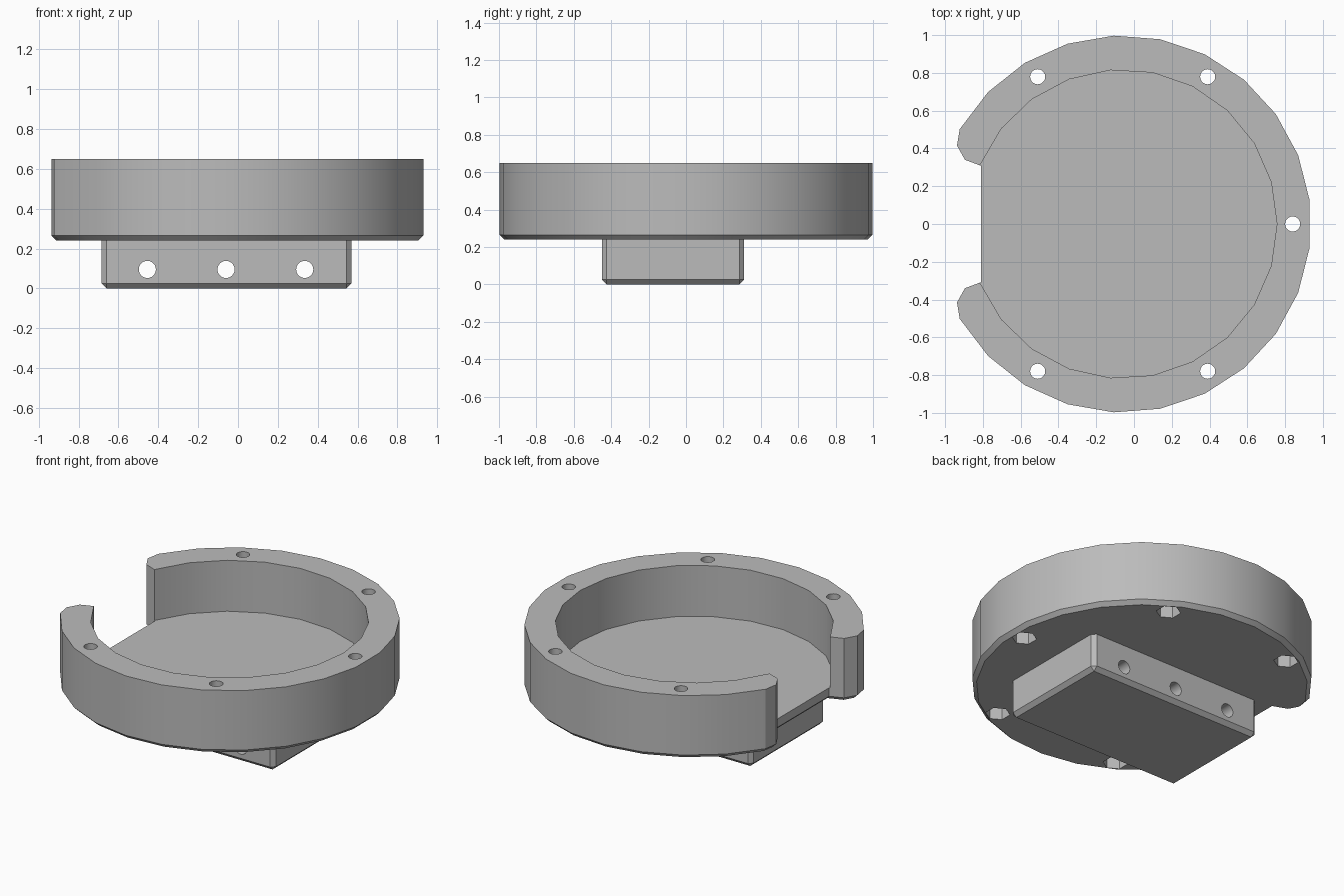
import bpy, bmesh, math
from mathutils import Matrix

if "Cube" in bpy.data.objects:
    bpy.data.objects.remove(bpy.data.objects["Cube"], do_unlink=True)

CX = -0.06                        # centre of the round housing
FLOOR, BASE, TOP = 0.32, 0.24, 0.65
CHAMFER = 0.025

grey = bpy.data.materials.new("plain grey")
grey.use_nodes = True
grey.diffuse_color = (0.5, 0.5, 0.5, 1)
grey.node_tree.nodes["Principled BSDF"].inputs["Base Color"].default_value = (0.5, 0.5, 0.5, 1)


def arc(radius, half_angle, segments):
    """Points from -half_angle to +half_angle about the housing centre."""
    angles = [math.radians(half_angle * (2 * i / segments - 1)) for i in range(segments + 1)]
    return [(CX + radius * math.cos(a), radius * math.sin(a)) for a in angles]


def prism(name, outline, z0, z1, bevel_test=None):
    """Extrude an outline; chamfer the edges chosen by bevel_test."""
    bm = bmesh.new()
    face = bm.faces.new([bm.verts.new((x, y, z0)) for x, y in outline])
    extruded = bmesh.ops.extrude_face_region(bm, geom=[face], use_keep_orig=True)
    for v in extruded["geom"]:
        if isinstance(v, bmesh.types.BMVert):
            v.co.z = z1
    bmesh.ops.recalc_face_normals(bm, faces=bm.faces[:])
    if bevel_test:
        edges = [e for e in bm.edges if bevel_test(e)]
        bmesh.ops.bevel(bm, geom=edges, offset=CHAMFER, segments=1, affect='EDGES')
    mesh = bpy.data.meshes.new(name)
    bm.to_mesh(mesh)
    bm.free()
    mesh.materials.append(grey)
    obj = bpy.data.objects.new(name, mesh)
    bpy.context.collection.objects.link(obj)
    return obj


def rod(name, radius, sides, length, matrix):
    """Cylinder used as a drill."""
    bm = bmesh.new()
    bmesh.ops.create_cone(bm, cap_ends=True, segments=sides, radius1=radius,
                          radius2=radius, depth=length, matrix=matrix)
    mesh = bpy.data.meshes.new(name)
    bm.to_mesh(mesh)
    bm.free()
    mesh.materials.append(grey)
    obj = bpy.data.objects.new(name, mesh)
    bpy.context.collection.objects.link(obj)
    return obj


def cut(target, cutters):
    """Subtract each cutter, then delete it."""
    bpy.context.view_layer.objects.active = target
    for cutter in cutters:
        cutter.hide_render = True
        mod = target.modifiers.new("cut", 'BOOLEAN')
        mod.operation, mod.solver, mod.object = 'DIFFERENCE', 'EXACT', cutter
        bpy.ops.object.modifier_apply(modifier=mod.name)
        bpy.data.objects.remove(cutter, do_unlink=True)


def smooth(obj, degrees):
    bpy.ops.object.select_all(action='DESELECT')
    obj.select_set(True)
    bpy.context.view_layer.objects.active = obj
    bpy.ops.object.shade_smooth_by_angle(angle=math.radians(degrees))


def at_bottom(z):
    return lambda e: all(abs(v.co.z - z) < 1e-5 for v in e.verts)


# Round housing with rounded lips on either side of the opening
lip = [(-0.937, 0.415), (-0.895, 0.34), (-0.81, 0.308)]
outline = arc(0.998, 149.8, 21) + lip + [(x, -y) for x, y in reversed(lip)]
housing = prism("housing", outline, BASE, TOP, at_bottom(BASE))

# Pocket open towards the lips
pocket = prism("pocket_cutter",
               arc(0.817, 157.6, 20) + [(-0.9, 0.3), (-0.9, -0.3)], FLOOR, TOP + 0.1)
drills = [pocket]

# Screw holes through the rim, with hexagonal nut recesses below
for angle in (-120, -60, 0, 60, 120):
    a = math.radians(angle)
    x, y = CX + 0.9 * math.cos(a), 0.9 * math.sin(a)
    drills.append(rod("screw_cutter", 0.04, 20, 2, Matrix.Translation((x, y, 0.4))))
    drills.append(rod("nut_cutter", 0.073, 6, 0.3, Matrix.Translation((x, y, BASE))))
cut(housing, drills)
smooth(housing, 22)

# Mounting block with chamfered bottom and corners
x0, x1, y0, y1 = -0.685, 0.57, -0.45, 0.31
block = prism("mounting_block", [(x0, y0), (x1, y0), (x1, y1), (x0, y1)], 0, BASE,
              lambda e: min(v.co.z for v in e.verts) < 1e-5)

# Cross holes through the block
turn = Matrix.Rotation(math.radians(90), 4, 'X')
cut(block, [rod("cross_cutter", 0.043, 24, 3,
                Matrix.Translation((CX + i * 0.395, 0, 0.095)) @ turn) for i in (-1, 0, 1)])
smooth(block, 22)
